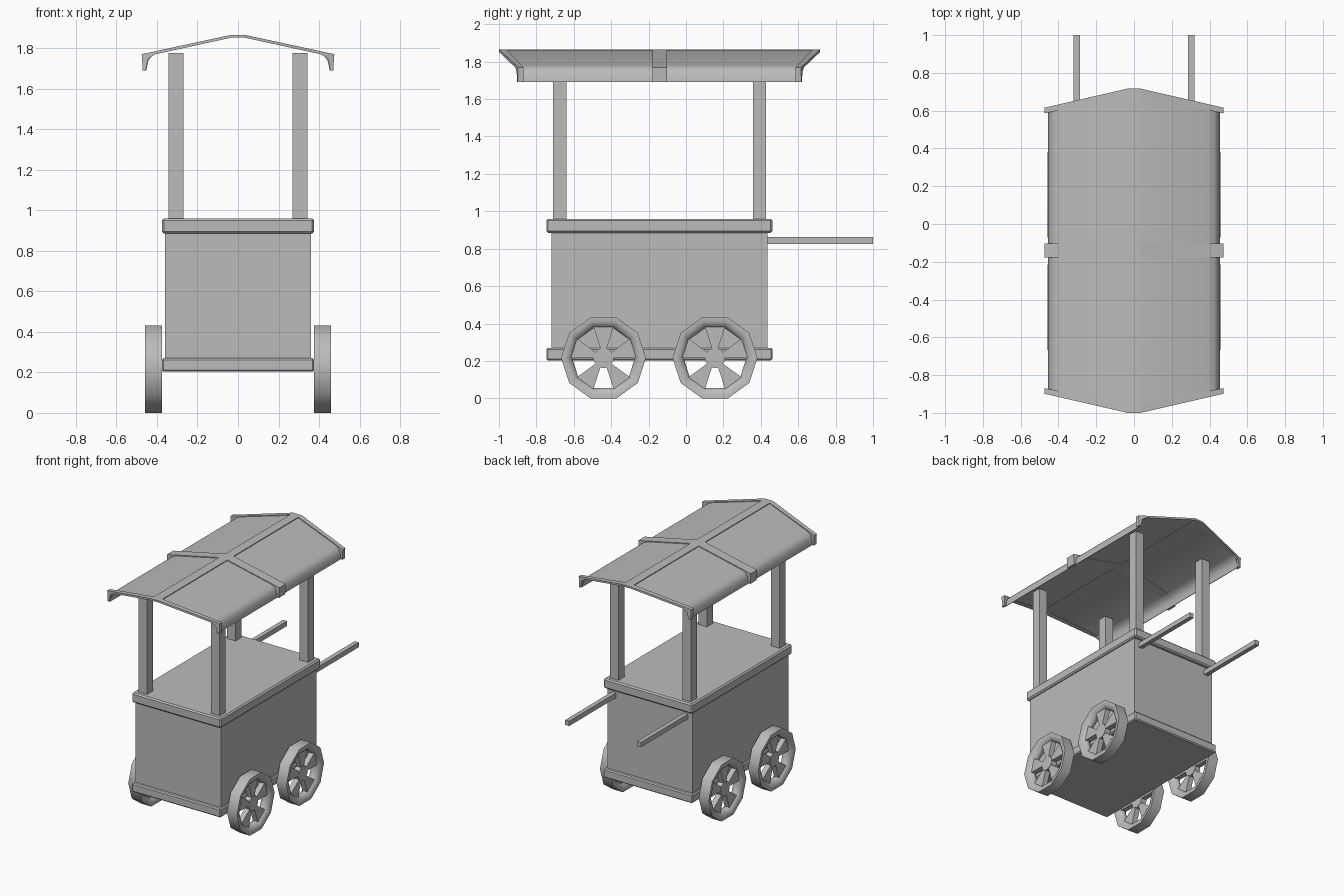
import bpy
import bmesh
import math

if "Cube" in bpy.data.objects:
    bpy.data.objects.remove(bpy.data.objects["Cube"], do_unlink=True)

GREY = (0.5, 0.5, 0.5, 1)
mat = bpy.data.materials.new("plain grey")
mat.use_nodes = True
mat.diffuse_color = GREY
mat.node_tree.nodes["Principled BSDF"].inputs["Base Color"].default_value = GREY


def finish(name, bm, smooth=None):
    bmesh.ops.recalc_face_normals(bm, faces=bm.faces[:])
    mesh = bpy.data.meshes.new(name)
    bm.to_mesh(mesh)
    bm.free()
    mesh.materials.append(mat)
    obj = bpy.data.objects.new(name, mesh)
    bpy.context.collection.objects.link(obj)
    if smooth:
        bpy.ops.object.select_all(action="DESELECT")
        obj.select_set(True)
        bpy.context.view_layer.objects.active = obj
        bpy.ops.object.shade_smooth_by_angle(angle=math.radians(smooth))
    return obj


def box(name, xs, ys, zs, bevel=0):
    bm = bmesh.new()
    bmesh.ops.create_cube(bm, size=1)
    for v in bm.verts:
        for i, (a, b) in enumerate((xs, ys, zs)):
            v.co[i] = (a + b) / 2 + v.co[i] * (b - a)
    if bevel:
        bmesh.ops.bevel(bm, geom=bm.edges[:], offset=bevel, segments=1, affect="EDGES")
    return finish(name, bm)


def roof_strip(name, outer, inner, y_start, y_end, smooth=None):
    """Symmetrical roof section, with ends that follow functions of x."""
    def both(points):
        return [(-x, z) for x, z in reversed(points)] + points
    bm = bmesh.new()
    rows = []
    for points in (both(outer), both(inner)):
        for end in (y_start, y_end):
            rows.append([bm.verts.new((x, end(abs(x)), z)) for x, z in points])
    ring = [rows[0], rows[1], rows[3], rows[2]]
    for k in range(4):
        a, b = ring[k], ring[(k + 1) % 4]
        for i in range(len(a) - 1):
            bm.faces.new((a[i], a[i + 1], b[i + 1], b[i]))
    bm.faces.new([r[0] for r in ring])
    bm.faces.new([r[-1] for r in ring])
    return finish(name, bm, smooth)


# Cart body with its counter and base trim
box("body", (-0.36, 0.36), (-0.72, 0.435), (0.21, 0.94))
box("counter_top", (-0.376, 0.376), (-0.747, 0.462), (0.885, 0.96), 0.01)
box("base_trim", (-0.376, 0.376), (-0.747, 0.462), (0.203, 0.27), 0.008)

# Posts and push handles
for side, s in (("left", 1), ("right", -1)):
    for end, y in (("front", -0.675), ("back", 0.393)):
        x = s * 0.306
        box(f"{end}_{side}_post", (x - 0.036, x + 0.036), (y - 0.036, y + 0.036), (0.95, 1.775))
    x = s * 0.303
    box(f"{side}_handle", (x - 0.017, x + 0.017), (0.42, 1.0), (0.825, 0.862))

# Roof frame: end ribs, middle rib and ridge beam
MID = -0.1415


def roof_end(ridge, eave, sign):
    def at(x):
        t = max(0, (x - 0.035) / 0.44)
        return MID + sign * (ridge + (eave - ridge) * t)
    return at


rib_outer = [(0.035, 1.865), (0.41, 1.784), (0.475, 1.77), (0.47, 1.69)]
rib_inner = [(0.035, 1.851), (0.41, 1.769), (0.445, 1.745), (0.455, 1.69)]
for end, s in (("front", -1), ("back", 1)):
    roof_strip(f"{end}_roof_rib", rib_outer, rib_inner,
               roof_end(0.858, 0.757, s), roof_end(0.818, 0.727, s))
roof_strip("middle_roof_rib", rib_outer, rib_inner, lambda x: MID - 0.037, lambda x: MID + 0.039)
box("roof_ridge", (-0.035, 0.035), (MID - 0.83, MID + 0.83), (1.851, 1.865))

# Thin roof covering that curls down at the eaves
cover = [(0.035, 1.859), (0.40, 1.779), (0.43, 1.766), (0.446, 1.742), (0.453, 1.715), (0.456, 1.69)]
lining = [(x - 0.004, z - 0.005 if z > 1.7 else z) for x, z in cover]
roof_strip("roof_cover", cover, lining,
           roof_end(0.835, 0.74, -1), roof_end(0.835, 0.74, 1), 35)

# Wheels: ten-sided tyre, hub, and five wedge spokes
SIDES = 10


def lathe(bm, profile, step=1):
    """Turn a closed (radius, x) profile; step 2 makes separate wedges."""
    def ring(k):
        a = 2 * math.pi * k / SIDES
        return [bm.verts.new((x, r * math.cos(a), r * math.sin(a))) for r, x in profile]
    n = len(profile)
    rings = [ring(k) for k in range(SIDES)]
    for k in range(0, SIDES, step):
        a, b = rings[k], rings[(k + 1) % SIDES]
        for i in range(n):
            j = (i + 1) % n
            bm.faces.new((a[i], a[j], b[j], b[i]))
        if step > 1:
            bm.faces.new(a)
            bm.faces.new(b)


tyre = [(0.227, -0.042), (0.227, 0.042), (0.205, 0.042), (0.183, 0.03),
        (0.168, 0.01), (0.168, -0.01), (0.183, -0.03), (0.205, -0.042)]
spoke = [(0.02, -0.02), (0.02, 0.02), (0.175, 0.02), (0.175, -0.02)]

for side, s in (("left", 1), ("right", -1)):
    for end, y in (("front", -0.441), ("back", 0.155)):
        bm = bmesh.new()
        lathe(bm, tyre)
        lathe(bm, spoke, 2)
        hub = bmesh.ops.create_cone(bm, cap_ends=True, segments=SIDES,
                                    radius1=0.055, radius2=0.055, depth=0.046)["verts"]
        for v in hub:
            v.co = (v.co.z, v.co.x, v.co.y)
        wheel = finish(f"{end}_{side}_wheel", bm, 40)
        wheel.location = (s * 0.417, y, 0.2159)
